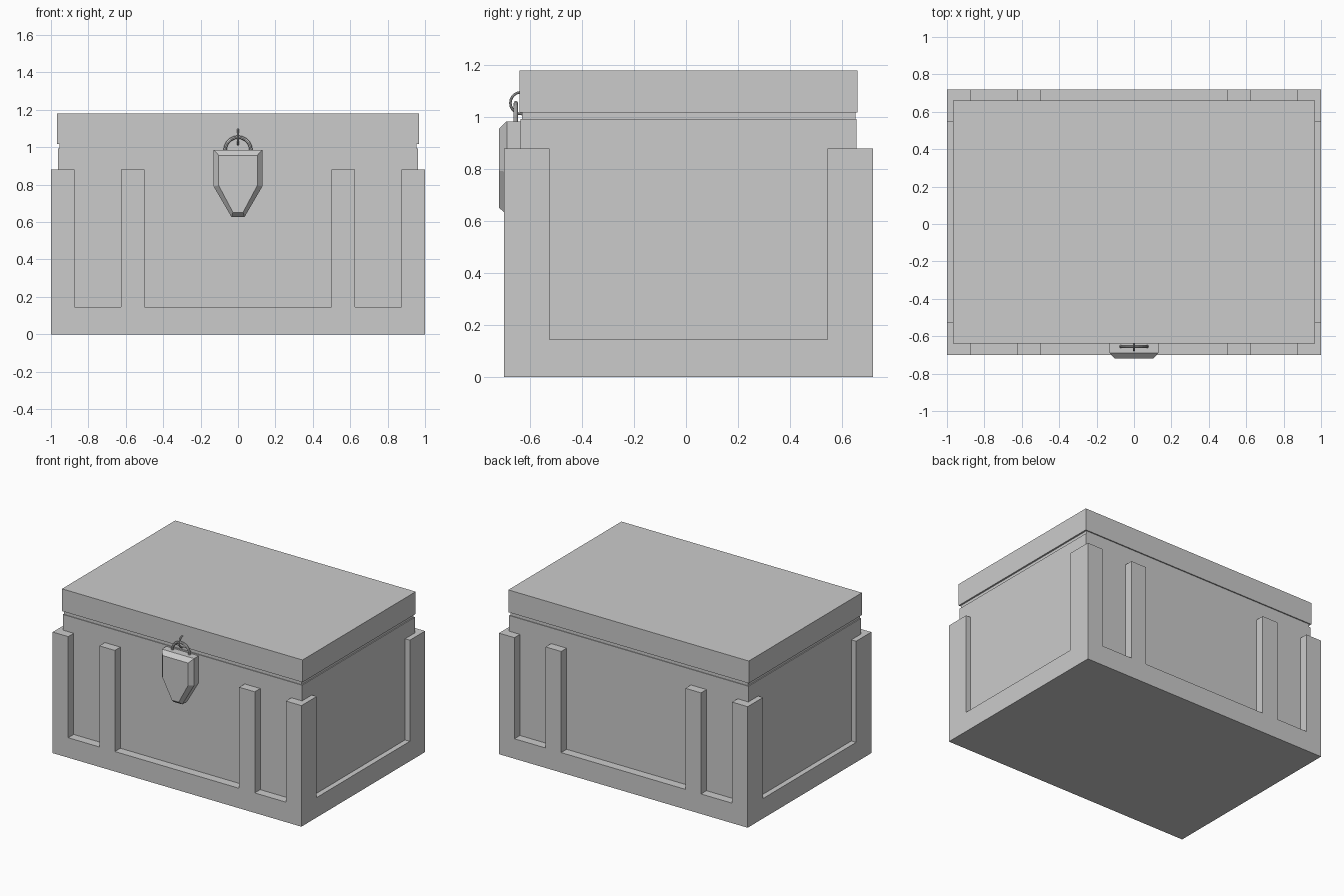
import bpy, bmesh
from math import pi

if "Cube" in bpy.data.objects:
    bpy.data.objects.remove(bpy.data.objects["Cube"])


def box(name, x0, x1, y0, y1, z0, z1):
    bm = bmesh.new()
    bmesh.ops.create_cube(bm, size=1)
    for v in bm.verts:
        v.co.x = (x0 + x1) / 2 + v.co.x * (x1 - x0)
        v.co.y = (y0 + y1) / 2 + v.co.y * (y1 - y0)
        v.co.z = (z0 + z1) / 2 + v.co.z * (z1 - z0)
    return finish(name, bm)


def finish(name, bm):
    bmesh.ops.recalc_face_normals(bm, faces=bm.faces)
    mesh = bpy.data.meshes.new(name)
    bm.to_mesh(mesh)
    bm.free()
    ob = bpy.data.objects.new(name, mesh)
    bpy.context.collection.objects.link(ob)
    return ob


def ring(name, loc, rot, major, minor):
    bpy.ops.mesh.primitive_torus_add(location=loc, rotation=rot, major_radius=major,
                                     minor_radius=minor, major_segments=20, minor_segments=8)
    bpy.context.object.name = name


# Chest body, recessed neck and lid
box("chest_body", -0.962, 0.962, -0.637, 0.657, 0.02, 0.994)
box("lid_neck", -0.955, 0.955, -0.632, 0.652, 0.98, 1.03)
box("lid", -0.967, 0.967, -0.64, 0.66, 1.018, 1.18)

# Raised frame: one block with the panel openings cut straight through it
frame = box("frame", -1, 1, -0.70, 0.72, 0, 0.88)
openings = [(-0.875, -0.625, -1, 1), (-0.5, 0.5, -1, 1), (0.625, 0.875, -1, 1),
            (-1.2, 1.2, -0.525, 0.545)]
for i, (x0, x1, y0, y1) in enumerate(openings):
    cutter = box(f"panel_cutter_{i}", x0, x1, y0, y1, 0.145, 1.0)
    mod = frame.modifiers.new("panel_opening", 'BOOLEAN')
    mod.operation = 'DIFFERENCE'
    mod.solver = 'EXACT'
    mod.object = cutter
    bpy.context.view_layer.objects.active = frame
    bpy.ops.object.modifier_apply(modifier=mod.name)
    bpy.data.objects.remove(cutter)

# Padlock: shield outline with a chamfered front
outer = [(-0.13, 0.985), (-0.13, 0.79), (-0.035, 0.627)]
inner = [(-0.103, 0.957), (-0.103, 0.795), (-0.027, 0.652)]
bm = bmesh.new()
loops = []
for y, half in ((-0.63, outer), (-0.69, outer), (-0.72, inner)):
    outline = half + [(-x, z) for x, z in reversed(half)]
    loops.append([bm.verts.new((x, y, z)) for x, z in outline])
for a, b in zip(loops, loops[1:]):
    for i in range(6):
        j = (i + 1) % 6
        bm.faces.new((a[i], a[j], b[j], b[i]))
bm.faces.new(loops[0])
bm.faces.new(loops[-1])
finish("padlock_body", bm)

# Shackle and the staple ring on the lid
ring("padlock_shackle", (0, -0.655, 0.985), (pi / 2, 0, 0), 0.069, 0.009)
ring("lid_staple", (0, -0.634, 1.055), (0, pi / 2, 0), 0.042, 0.005)
